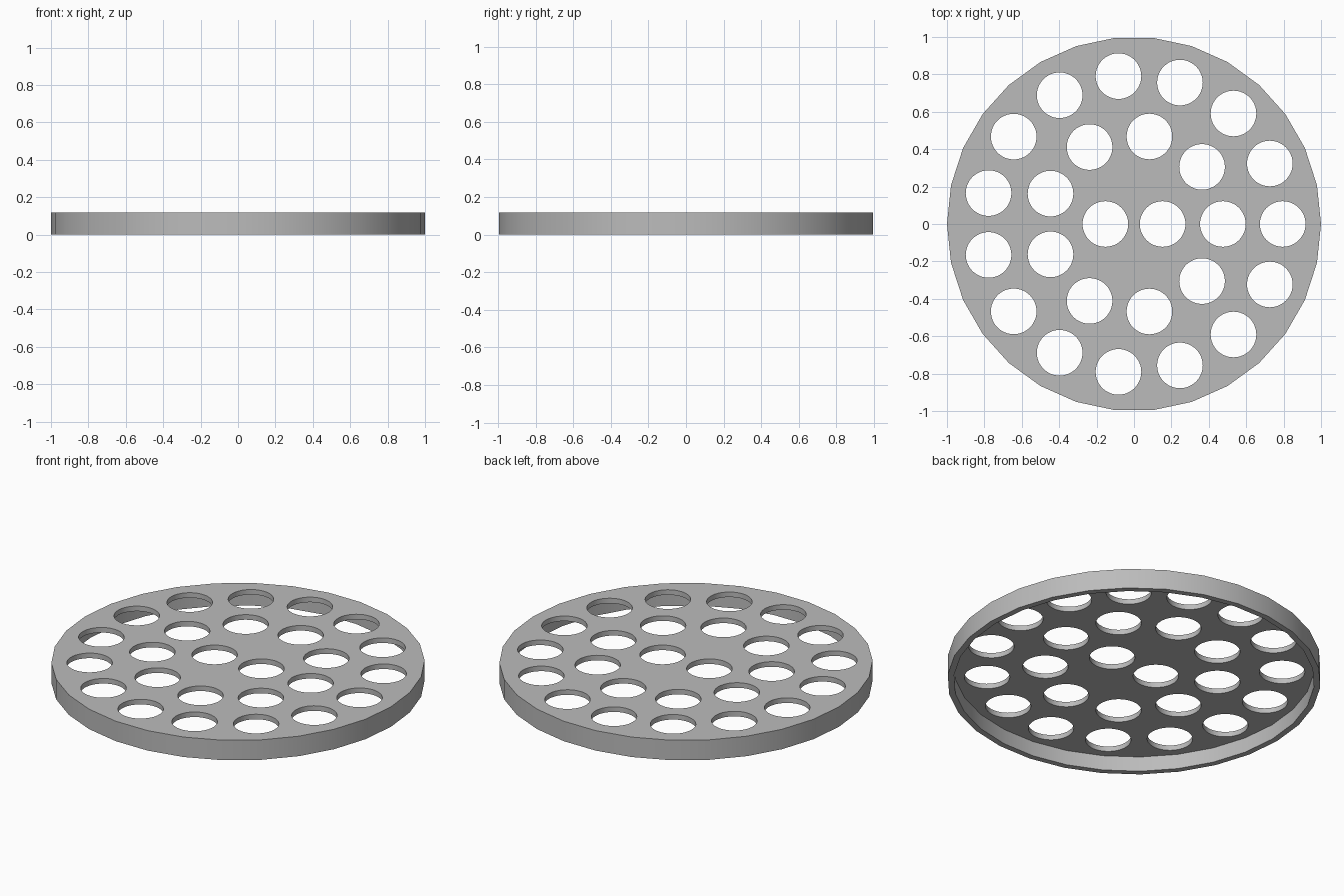
import bpy
from math import cos, sin, tau, radians

if "Cube" in bpy.data.objects:
    bpy.data.objects.remove(bpy.data.objects["Cube"], do_unlink=True)

HEIGHT, PLATE, WALL, HOLE = 0.118, 0.03, 0.034, 0.122
SIDES = 30

grey = bpy.data.materials.new("light_grey")
grey.use_nodes = True
colour = (0.5, 0.5, 0.5, 1)
grey.diffuse_color = colour
grey.node_tree.nodes["Principled BSDF"].inputs["Base Color"].default_value = colour


def cylinder(name, radius, z0, z1, sides, x=0, y=0, turn=0):
    bpy.ops.mesh.primitive_cylinder_add(vertices=sides, radius=radius, depth=z1 - z0,
                                        location=(x, y, (z0 + z1) / 2), rotation=(0, 0, turn))
    obj = bpy.context.object
    obj.name = name
    obj.data.materials.append(grey)
    return obj


def cut(target, cutter):
    mod = target.modifiers.new("cut", 'BOOLEAN')
    mod.operation, mod.solver, mod.object = 'DIFFERENCE', 'EXACT', cutter
    bpy.context.view_layer.objects.active = target
    bpy.ops.object.modifier_apply(modifier=mod.name)
    bpy.data.objects.remove(cutter, do_unlink=True)


# Shallow cap, open underneath, with a corner on the x axis
quarter = tau / 4
disc = cylinder("perforated_disc", 1, 0, HEIGHT, SIDES, turn=quarter)
cut(disc, cylinder("cavity_cutter", 1 - WALL, -0.1, HEIGHT - PLATE, SIDES, turn=quarter))

# Three concentric rings of round holes
holes = []
for radius, count in ((0.153, 2), (0.475, 9), (0.795, 15)):
    for i in range(count):
        a = tau * i / count
        holes.append(cylinder("hole_cutter", HOLE, 0.05, 0.2, 48, radius * cos(a), radius * sin(a)))
bpy.ops.object.select_all(action='DESELECT')
for hole in holes:
    hole.select_set(True)
bpy.context.view_layer.objects.active = holes[0]
bpy.ops.object.join()
cut(disc, holes[0])

# Smooth walls, sharp rims
bpy.ops.object.select_all(action='DESELECT')
disc.select_set(True)
bpy.context.view_layer.objects.active = disc
bpy.ops.object.shade_smooth_by_angle(angle=radians(30))
